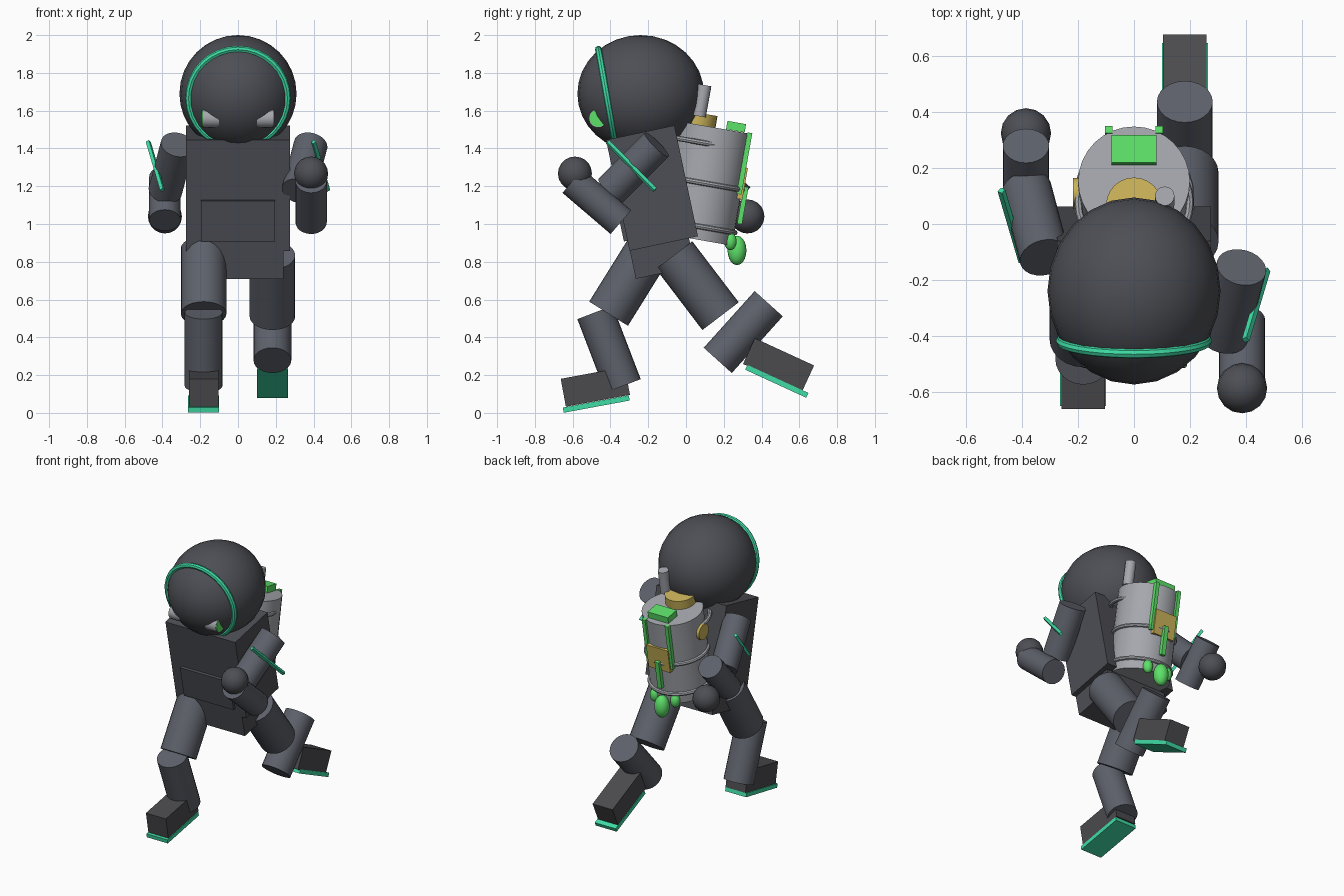
import bpy
from math import radians, pi
from mathutils import Vector, Matrix

if "Cube" in bpy.data.objects:
    bpy.data.objects.remove(bpy.data.objects["Cube"])


def mat(name, r, g, b):
    m = bpy.data.materials.new(name)
    m.diffuse_color = (r, g, b, 1)
    m.use_nodes = True
    m.node_tree.nodes["Principled BSDF"].inputs["Base Color"].default_value = m.diffuse_color
    return m


SUIT = mat("suit_dark", 0.075, 0.077, 0.09)
LIMB = mat("limb_grey", 0.11, 0.12, 0.145)
BOOT = mat("boot_dark", 0.07, 0.068, 0.075)
TRIM = mat("trim_teal", 0.05, 0.72, 0.38)
GLOW = mat("glow_green", 0.11, 0.75, 0.14)
GOLD = mat("brass_yellow", 0.6, 0.45, 0.1)
METAL = mat("metal_light", 0.38, 0.39, 0.42)


def finish(name, m):
    o = bpy.context.object
    o.name = name
    o.data.materials.append(m)
    bpy.ops.object.shade_smooth_by_angle(angle=radians(35))
    return o


def box(name, loc, size, tilt, m):
    bpy.ops.mesh.primitive_cube_add(size=1, location=loc, rotation=(radians(tilt), 0, 0))
    bpy.context.object.scale = size
    return finish(name, m)


def ball(name, loc, radii, m, seg=16, rings=10):
    bpy.ops.mesh.primitive_uv_sphere_add(segments=seg, ring_count=rings, radius=1, location=loc)
    bpy.context.object.scale = radii
    return finish(name, m)


def rod(name, a, b, r, m, verts=24):
    a, b = Vector(a), Vector(b)
    q = (b - a).to_track_quat('Z', 'Y')
    bpy.ops.mesh.primitive_cylinder_add(vertices=verts, radius=r, depth=(b - a).length,
                                        location=(a + b) / 2, rotation=q.to_euler())
    return finish(name, m)


def ring(name, loc, tilt, R, r, m):
    bpy.ops.mesh.primitive_torus_add(major_radius=R, minor_radius=r, major_segments=32,
                                     minor_segments=8, location=loc, rotation=(radians(tilt), 0, 0))
    return finish(name, m)


# Head with teal band and side lamps
ball("helmet", (0, -0.24, 1.69), (0.31, 0.335, 0.31), SUIT, 24, 16)
ring("helmet_band", (0, -0.418, 1.668), 90 + 10, 0.262, 0.018, TRIM)
for s in (-1, 1):
    rod("lamp_housing", (s * 0.1, -0.465, 1.56), (s * 0.185, -0.465, 1.56), 0.05, METAL)
    rod("lamp_lens", (s * 0.184, -0.465, 1.56), (s * 0.19, -0.465, 1.56), 0.046, GLOW)

# Leaning body
box("torso", (0, -0.18, 1.19), (0.55, 0.37, 0.6), 12, SUIT)
box("belly_panel", (0, -0.327, 1.02), (0.39, 0.05, 0.22), 12, SUIT)
box("pelvis", (0, -0.136, 0.87), (0.48, 0.32, 0.26), 12, SUIT)

# Legs: x, thigh ends, shin ends, boot centre, sole centre, boot tilt
legs = [
    ("front", -0.182, (-0.195, 0.87), (-0.41, 0.525), (-0.482, 0.532), (-0.333, 0.143),
     (-0.48, 0.138), (-0.475, 0.047), 10.5),
    ("rear", 0.182, (-0.063, 0.835), (0.183, 0.512), (0.438, 0.578), (0.168, 0.278),
     (0.49, 0.255), (0.481, 0.167), -24.7),
]
for n, x, t0, t1, s0, s1, bc, sc, tilt in legs:
    rod(n + "_thigh", (x, *t0), (x, *t1), 0.121, LIMB)
    rod(n + "_shin", (x, *s0), (x, *s1), 0.1, LIMB)
    box(n + "_boot", (x, *bc), (0.157, 0.345, 0.15), tilt, BOOT)
    box(n + "_sole", (x, *sc), (0.165, 0.355, 0.028), tilt, TRIM)

# Arms: upper arm ends, forearm ends, fist, sleeve stripe ends
arms = [
    ("fore", (0.385, -0.155, 1.42), (0.32, -0.40, 1.175), (0.387, -0.345, 1.01),
     (0.387, -0.6, 1.228), (0.387, -0.588, 1.267), (0.40, -0.415, 1.435), (0.475, -0.165, 1.18)),
    ("back", (-0.32, -0.12, 1.42), (-0.385, 0.125, 1.175), (-0.387, 0.07, 1.02),
     (-0.387, 0.28, 1.25), (-0.387, 0.325, 1.04), (-0.475, 0.12, 1.435), (-0.40, -0.135, 1.18)),
]
for n, u0, u1, f0, f1, fist, p0, p1 in arms:
    rod(n + "_upper_arm", u0, u1, 0.09, LIMB)
    rod(n + "_forearm", f0, f1, 0.083, LIMB)
    ball(n + "_fist", fist, (0.09, 0.09, 0.09), SUIT)
    rod(n + "_sleeve_stripe", p0, p1, 0.014, TRIM, 4)

# Backpack tank, laid out in its own tilted frame
TILT = -10
frame = Matrix.Translation((0, 0.1, 1.215)) @ Matrix.Rotation(radians(TILT), 4, 'X')


def P(x, y, z):
    return frame @ Vector((x, y, z))


rod("tank", P(0, 0, -0.3), P(0, 0, 0.3), 0.2, METAL, 32)
ring("tank_ring_middle", P(0, 0, 0), TILT, 0.202, 0.014, METAL)
ring("tank_ring_lower", P(0, 0, -0.23), TILT, 0.202, 0.014, METAL)
ring("tank_strap", P(0, -0.06, 0.21), TILT, 0.2, 0.014, METAL)
rod("filler_cap", (0, 0.055, 1.51), (0, 0.068, 1.588), 0.1, GOLD)
rod("vent_pipe", (0.11, 0.07, 1.57), (0.11, 0.1, 1.735), 0.035, METAL, 16)
rod("side_valve", (-0.18, 0.11, 1.385), (-0.218, 0.11, 1.385), 0.055, GOLD)
box("top_light", (0, 0.265, 1.515), (0.16, 0.1, 0.045), TILT, GLOW)

# Rear gauge plate and glowing tubes
box("gauge_plate", P(0, 0.195, 0.035), (0.17, 0.03, 0.17), TILT, GOLD)
for s in (-1, 1):
    box("tall_light_bar", P(s * 0.09, 0.188, 0.14), (0.026, 0.026, 0.33), TILT, GLOW)
box("short_light_bar", P(0, 0.218, -0.08), (0.032, 0.026, 0.2), TILT, GLOW)

# Drips under the tank
ball("large_drip", (0, 0.27, 0.86), (0.05, 0.05, 0.078), GLOW)
for s in (-1, 1):
    ball("small_drip", (s * 0.08, 0.235, 0.908), (0.033, 0.033, 0.047), GLOW)
